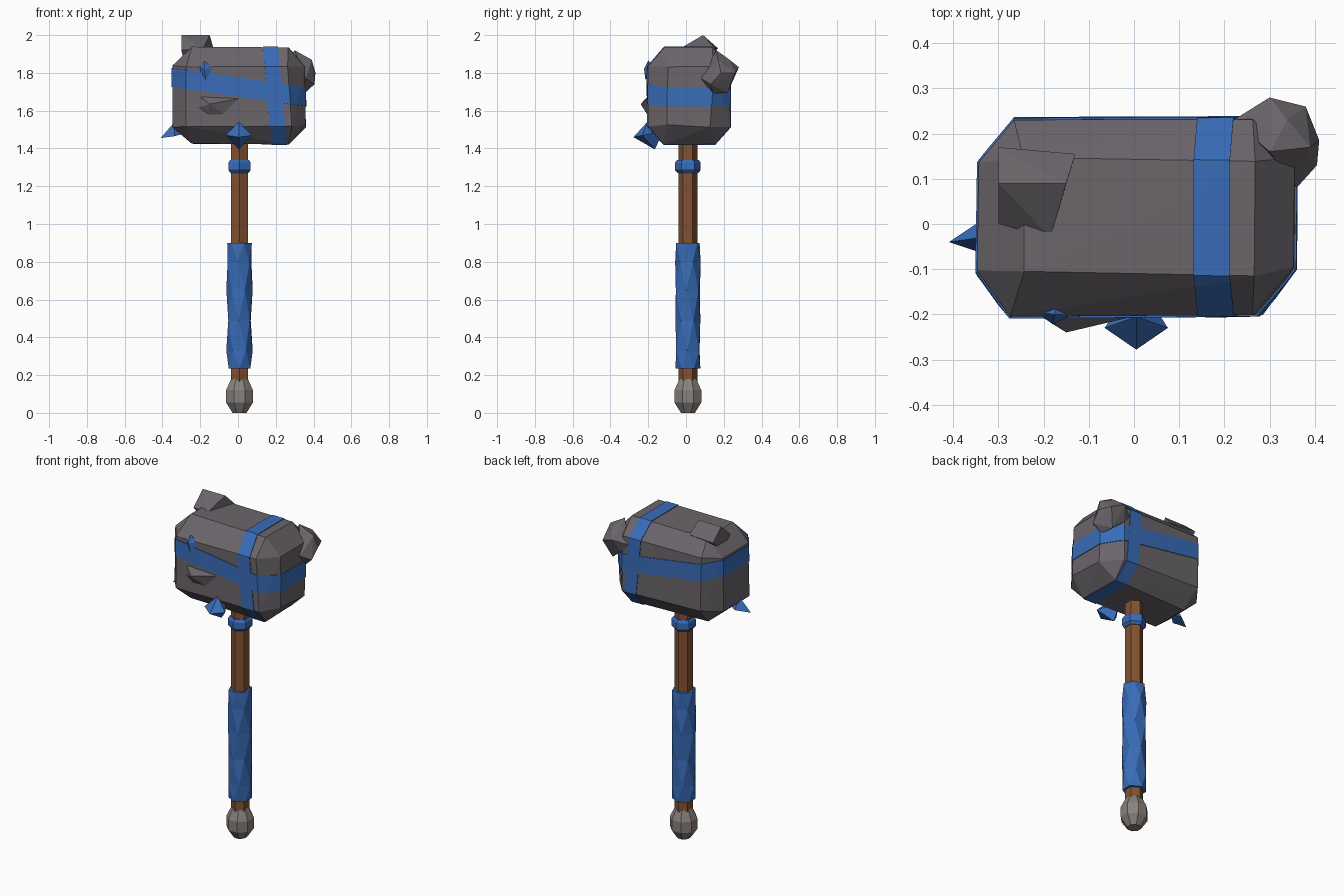
import bpy, bmesh, random
from math import sin, cos, pi, radians
from mathutils import Vector

if "Cube" in bpy.data.objects:
    bpy.data.objects.remove(bpy.data.objects["Cube"])

random.seed(4)


def material(name, rgb):
    m = bpy.data.materials.new(name)
    m.diffuse_color = (*rgb, 1)
    m.use_nodes = True
    m.node_tree.nodes["Principled BSDF"].inputs["Base Color"].default_value = m.diffuse_color
    return m


ROCK = material("rock", (0.145, 0.13, 0.145))
BLUE = material("blue", (0.04, 0.15, 0.48))
WOOD = material("wood", (0.23, 0.085, 0.03))
STONE = material("pale_stone", (0.25, 0.22, 0.20))


def finish(name, bm, mat):
    bmesh.ops.recalc_face_normals(bm, faces=bm.faces)
    me = bpy.data.meshes.new(name)
    bm.to_mesh(me)
    bm.free()
    me.materials.append(mat)
    ob = bpy.data.objects.new(name, me)
    bpy.context.collection.objects.link(ob)
    return ob


def hull(points):
    bm = bmesh.new()
    for p in points:
        bm.verts.new(p)
    res = bmesh.ops.convex_hull(bm, input=bm.verts)
    loose = [v for v in bm.verts if not v.link_faces]
    bmesh.ops.delete(bm, geom=loose, context='VERTS')
    return bm


def lathe(name, profile, sides, mat, twist=0, start=-pi / 2, centre=(0.008, 0.01)):
    """Stack of polygon rings (z, radius), each turned by twist from the last."""
    bm = bmesh.new()
    rings = []
    for i, (z, r) in enumerate(profile):
        a0 = start + i * twist
        rings.append([bm.verts.new((centre[0] + r * cos(a0 + 2 * pi * k / sides),
                                    centre[1] + r * sin(a0 + 2 * pi * k / sides), z))
                      for k in range(sides)])
    for a, b in zip(rings, rings[1:]):
        for k in range(sides):
            n = (k + 1) % sides
            if twist:
                bm.faces.new((a[k], a[n], b[k]))
                bm.faces.new((a[n], b[n], b[k]))
            else:
                bm.faces.new((a[k], a[n], b[n], b[k]))
    bm.faces.new(rings[0])
    bm.faces.new(rings[-1])
    return finish(name, bm, mat)


# Handle, grip wrap, collar and pommel
lathe("handle", [(0.12, 0.051), (1.50, 0.051)], 6, WOOD)
lathe("grip_wrap", [(0.235, 0.066), (0.33, 0.07), (0.49, 0.066), (0.65, 0.07),
                    (0.80, 0.068), (0.90, 0.066)], 6, BLUE, twist=radians(28))
lathe("collar", [(1.27, 0.055), (1.285, 0.068), (1.325, 0.068), (1.34, 0.057)], 6, BLUE)
lathe("pommel", [(0, 0.04), (0.055, 0.077), (0.12, 0.077), (0.18, 0.048)], 8, STONE,
      start=pi / 8)

# Hammer head: block with heavily cut corners, slightly irregular
CENTRE = Vector((0.005, 0.016, 1.68))
corners = []
for sx in (-1, 1):
    for sy in (-1, 1):
        for sz in (-1, 1):
            for x, y, z in ((0.35, 0.12, 0.165), (0.27, 0.218, 0.16), (0.26, 0.13, 0.256)):
                jitter = Vector([random.uniform(-0.014, 0.014) for _ in range(3)])
                jitter[(0.35, 0.27, 0.26).index(x)] *= 0.3
                corners.append(CENTRE + Vector((sx * x, sy * y, sz * z)) + jitter)
finish("hammer_head", hull(corners), ROCK)


# Straps: slices of the head surface, pushed slightly outwards
def strap(name, origin, normal, width):
    bm = hull(corners)
    n = Vector(normal).normalized()
    for s in (-1, 1):
        bmesh.ops.bisect_plane(bm, geom=bm.verts[:] + bm.edges[:] + bm.faces[:],
                               plane_co=Vector(origin) + n * s * width / 2,
                               plane_no=n * s, clear_outer=True)
    ob = finish(name, bm, BLUE)
    mod = ob.modifiers.new("thickness", 'SOLIDIFY')
    mod.thickness = 0.008
    mod.offset = 0


strap("upright_strap", (0.195, 0, 1.68), (1, 0, 0.09), 0.08)
strap("level_strap", (0, 0, 1.725), (0.145, 0, 1), 0.10)

# Rock lumps on the head
lumps = {
    "top_lump": [(-.30, .09, 2.0), (-.15, .09, 2.0), (-.13, .155, 1.93), (-.30, .17, 1.93),
                 (-.30, 0, 1.92), (-.185, -.03, 1.93), (-.28, .06, 1.84), (-.16, .08, 1.85)],
    "corner_lump": [(.30, .28, 1.83), (.38, .26, 1.80), (.41, .185, 1.80), (.405, .13, 1.74),
                    (.36, .08, 1.77), (.22, .23, 1.80), (.30, .16, 1.92), (.39, .17, 1.87),
                    (.35, .14, 1.69), (.34, .22, 1.695), (.27, .24, 1.75), (.34, .23, 1.87)],
    "front_lump": [(-.26, -.17, 1.60), (-.22, -.19, 1.69), (-.15, -.24, 1.635),
                   (.04, -.195, 1.67), (-.05, -.19, 1.56), (-.16, -.18, 1.54),
                   (-.15, -.12, 1.62)],
}
for name, pts in lumps.items():
    finish(name, hull(pts), ROCK)

# Blue crystals
crystals = {
    "front_crystal": [(0.005, -.205, 1.54), (0.005, -.278, 1.46), (-.065, -.23, 1.47),
                      (.075, -.23, 1.47), (0.005, -.165, 1.395), (0.005, -.12, 1.49)],
    "end_crystal": [(-.41, -.04, 1.455), (-.34, -.03, 1.535), (-.335, .01, 1.47),
                    (-.335, -.065, 1.465), (-.28, -.02, 1.48)],
    "small_crystal": [(-.175, -.20, 1.865), (-.18, -.222, 1.82), (-.215, -.195, 1.825),
                      (-.135, -.20, 1.825), (-.17, -.215, 1.765), (-.175, -.15, 1.81)],
}
for name, pts in crystals.items():
    finish(name, hull(pts), BLUE)
